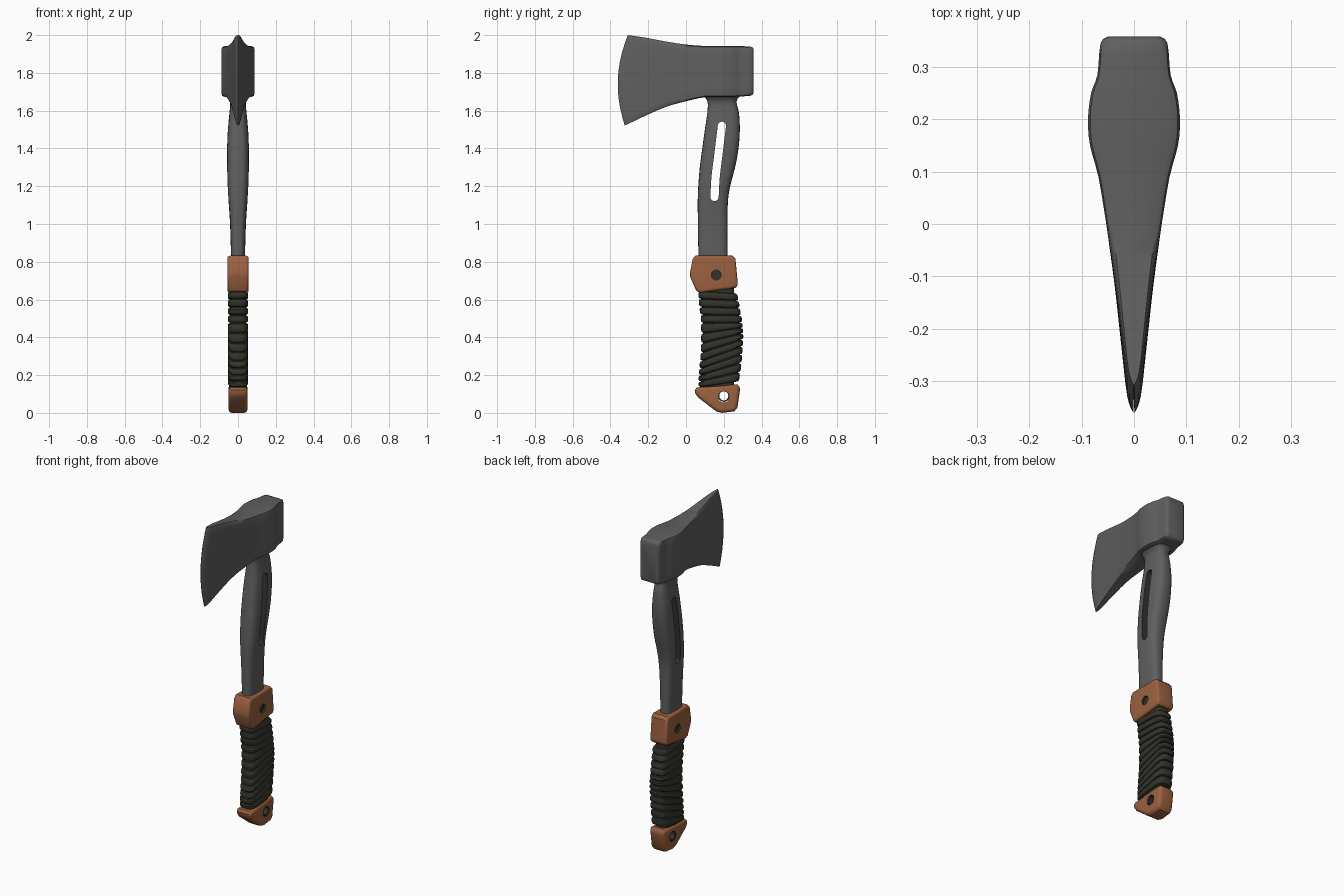
import bpy, bmesh, math
from mathutils import Matrix, Vector

default = bpy.data.objects.get("Cube")
if default:
    bpy.data.objects.remove(default, do_unlink=True)


def material(name, rgb):
    m = bpy.data.materials.new(name)
    m.use_nodes = True
    m.diffuse_color = (*rgb, 1)
    m.node_tree.nodes["Principled BSDF"].inputs["Base Color"].default_value = (*rgb, 1)
    return m


STEEL = material("grey steel", (0.115, 0.115, 0.115))
ORANGE = material("burnt orange", (0.33, 0.12, 0.05))
CORD = material("dark olive", (0.034, 0.034, 0.025))


def finish(bm, name, mat):
    bmesh.ops.recalc_face_normals(bm, faces=bm.faces)
    mesh = bpy.data.meshes.new(name)
    bm.to_mesh(mesh)
    bm.free()
    mesh.materials.append(mat)
    ob = bpy.data.objects.new(name, mesh)
    bpy.context.collection.objects.link(ob)
    return ob


def activate(ob):
    bpy.ops.object.select_all(action="DESELECT")
    ob.select_set(True)
    bpy.context.view_layer.objects.active = ob


def smooth(ob, degrees=35):
    activate(ob)
    bpy.ops.object.shade_smooth_by_angle(angle=math.radians(degrees))


def refine(rows, steps=3):
    """Catmull-Rom subdivision of a list of stations."""
    rows = [Vector(r) for r in rows]
    out = []
    for i in range(len(rows) - 1):
        a, b, c, d = rows[max(i - 1, 0)], rows[i], rows[i + 1], rows[min(i + 2, len(rows) - 1)]
        for k in range(steps):
            t = k / steps
            out.append(b + (c - a) * (t / 2) + (a * 2 - b * 5 + c * 4 - d) * (t * t / 2)
                       + (b * 3 - a - c * 3 + d) * (t ** 3 / 2))
    return out + [rows[-1]]


def loft(name, rings, mat):
    bm = bmesh.new()
    loops = [[bm.verts.new(p) for p in ring] for ring in rings]
    n = len(loops[0])
    for a, b in zip(loops, loops[1:]):
        for i in range(n):
            j = (i + 1) % n
            bm.faces.new((a[i], a[j], b[j], b[i]))
    bm.faces.new(loops[0])
    bm.faces.new(loops[-1])
    return finish(bm, name, mat)


def oval(z, y0, y1, hw, power, tilt=0, n=28):
    """Rounded-box ring around the handle."""
    ring = []
    for i in range(n):
        a = 2 * math.pi * i / n
        c, s = math.cos(a), math.sin(a)
        u = math.copysign(abs(s) ** (2 / power), s)
        x = hw * math.copysign(abs(c) ** (2 / power), c)
        ring.append((x, (y0 + y1) / 2 + u * (y1 - y0) / 2, z + tilt * u))
    return ring


def slab(name, outline, hw, mat, bevel=0):
    """Side outline (y, z) extruded across x."""
    bm = bmesh.new()
    face = bm.faces.new([bm.verts.new((-hw, y, z)) for y, z in outline])
    moved = bmesh.ops.extrude_face_region(bm, geom=[face])["geom"]
    bmesh.ops.translate(bm, vec=(2 * hw, 0, 0),
                        verts=[v for v in moved if isinstance(v, bmesh.types.BMVert)])
    ob = finish(bm, name, mat)
    if bevel:
        mod = ob.modifiers.new("Bevel", "BEVEL")
        mod.width, mod.segments = bevel, 4
        mod.angle_limit = math.radians(50)
        activate(ob)
        bpy.ops.object.modifier_apply(modifier=mod.name)
    return ob


def disc(y, z, r, n=24):
    return [(y + r * math.cos(2 * math.pi * i / n), z + r * math.sin(2 * math.pi * i / n))
            for i in range(n)]


def cut(ob, outline):
    """Cut a dark-lined opening through the part."""
    cutter = slab("cutter", outline, 0.2, CORD)
    cutter.hide_render = True
    mod = ob.modifiers.new("Cut", "BOOLEAN")
    mod.operation, mod.solver, mod.object = "DIFFERENCE", "EXACT", cutter
    mod.material_mode = "TRANSFER"
    activate(ob)
    bpy.ops.object.modifier_apply(modifier=mod.name)
    bpy.data.objects.remove(cutter, do_unlink=True)


# Axe head: stations of y, half width, bottom, top
stations = refine([
    (0.358, 0.050, 1.695, 1.925), (0.345, 0.064, 1.68, 1.938), (0.285, 0.070, 1.675, 1.942),
    (0.25, 0.082, 1.673, 1.942), (0.20, 0.088, 1.673, 1.942), (0.15, 0.084, 1.673, 1.942),
    (0.09, 0.068, 1.67, 1.943), (0.0, 0.053, 1.65, 1.95), (-0.1, 0.037, 1.62, 1.965),
    (-0.2, 0.024, 1.575, 1.984), (-0.28, 0.013, 1.535, 1.996), (-0.308, 0.001, 1.522, 2.0)])
levels = [0, 0.02, 0.07] + [k / 10 for k in range(2, 9)] + [0.93, 0.98, 1]
rings = []
for y, w, low, high in stations:
    blend = max(0, min(1, -y / 0.3))
    side = []
    for v in levels:
        end = min(v, 1 - v)
        width = w * (0.8 if end == 0 else 0.95 if end < 0.05 else 1)
        bow = blend * (0.045 * (1 - (2 * v - 1) ** 2) + 0.016 * (1 - v))
        side.append((width, y - bow, low + (high - low) * v))
    rings.append(side + [(-x, b, z) for x, b, z in reversed(side)])
smooth(loft("axe_head", rings, STEEL), 40)

# Steel shaft: stations of z, front, back, half width
shaft_rows = refine([
    (0.66, 0.07, 0.22, 0.036), (0.82, 0.066, 0.22, 0.037), (1.0, 0.063, 0.22, 0.042),
    (1.12, 0.062, 0.222, 0.050), (1.2, 0.065, 0.234, 0.055), (1.3, 0.073, 0.260, 0.058),
    (1.4, 0.086, 0.278, 0.058), (1.5, 0.100, 0.285, 0.054), (1.59, 0.113, 0.280, 0.045),
    (1.64, 0.115, 0.268, 0.042), (1.665, 0.105, 0.275, 0.052), (1.69, 0.085, 0.30, 0.072)])
shaft = loft("shaft", [oval(z, a, b, w, 3) for z, a, b, w in shaft_rows], STEEL)

# Long slot through the shaft with rounded ends
middle = refine([(0.151, 1.143), (0.157, 1.25), (0.173, 1.38), (0.190, 1.52)], 4)
half = 0.022
bottom = [(0.151 - half * math.cos(a), 1.143 - half * math.sin(a))
          for a in [math.pi * k / 8 for k in range(1, 8)]]
top = [(0.190 + half * math.cos(a), 1.52 + half * math.sin(a))
       for a in [math.pi * k / 8 for k in range(1, 8)]]
cut(shaft, bottom + [(y + half, z) for y, z in middle] + top
    + [(y - half, z) for y, z in reversed(middle)])
smooth(shaft)

# Cord-wrapped grip: leaning bands with grooves between them
outline = refine([(0.13, 0.07, 0.275), (0.2, 0.066, 0.290), (0.3, 0.073, 0.300),
                  (0.4, 0.080, 0.303), (0.5, 0.078, 0.295), (0.6, 0.066, 0.278),
                  (0.67, 0.066, 0.266)], 6)


def grip_edges(z):
    return min(outline, key=lambda row: abs(row[0] - z))


bands, rings = 12, []
for i in range(bands):
    for t, inset in ((0.02, 0.013), (0.1, 0.004), (0.3, 0), (0.7, 0), (0.9, 0.004), (0.98, 0.013)):
        f = (i + t) / bands
        z = 0.15 + 0.49 * f
        _, front, back = grip_edges(z)
        lean = 0.014 + 0.03 * math.sin(math.pi * min(1, 1.5 * f)) - 0.02 * f
        rings.append(oval(z, front + inset, back - inset, 0.054 - inset, 4, lean))
smooth(loft("cord_grip", rings, CORD), 30)
smooth(loft("grip_core", [oval(z, 0.09, 0.255, 0.04, 4) for z in (0.132, 0.66)], CORD))

# Collar above the grip with its pin
collar = slab("collar", [
    (0.035, 0.815), (0.05, 0.832), (0.245, 0.832), (0.262, 0.815), (0.275, 0.675),
    (0.262, 0.662), (0.075, 0.636), (0.055, 0.645), (0.022, 0.72), (0.022, 0.745)],
    0.056, ORANGE, 0.014)
cut(collar, disc(0.16, 0.73, 0.026))
smooth(collar)
smooth(slab("collar_pin", disc(0.16, 0.73, 0.025), 0.045, CORD))

# Pommel with lanyard hole and lining
pommel = slab("pommel", [
    (0.046, 0.125), (0.058, 0.139), (0.272, 0.155), (0.288, 0.14), (0.272, 0.03),
    (0.255, 0.012), (0.19, 0.004), (0.16, 0.012), (0.065, 0.085), (0.048, 0.108)],
    0.05, ORANGE, 0.019)
cut(pommel, disc(0.2, 0.09, 0.031))
smooth(pommel)
lining = slab("hole_lining", disc(0.2, 0.09, 0.0315), 0.049, CORD)
cut(lining, disc(0.2, 0.09, 0.024))
smooth(lining)

# Rest the tool on the ground
for ob in bpy.context.collection.objects:
    if ob.type == "MESH":
        ob.data.transform(Matrix.Translation((0, 0, -0.004 if ob.name == "pommel" else 0)))
